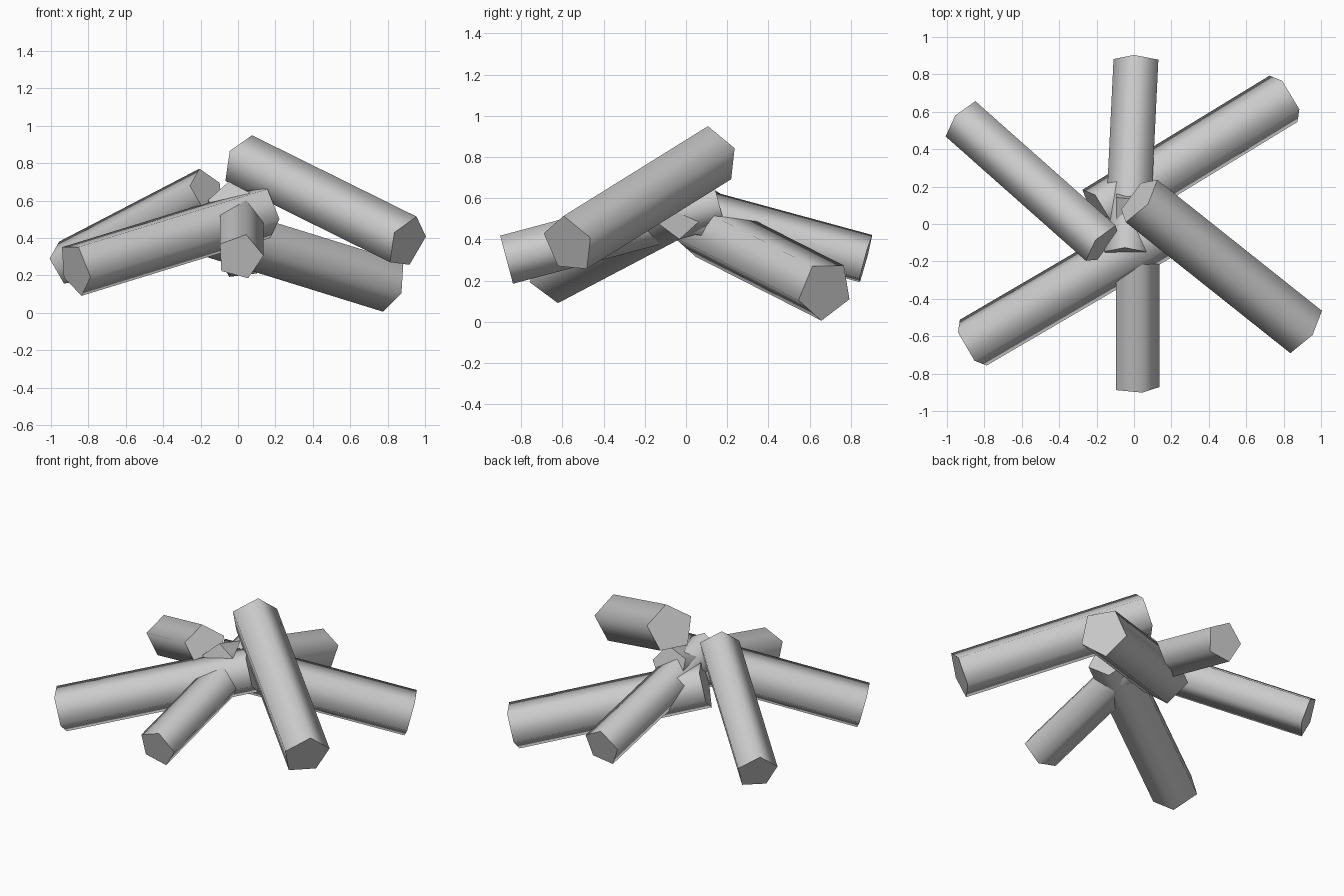
import bpy, bmesh, math
from mathutils import Vector

cube = bpy.data.objects.get("Cube")
if cube:
    bpy.data.objects.remove(cube, do_unlink=True)

grey = bpy.data.materials.new("plain_grey")
grey.use_nodes = True
grey.diffuse_color = (0.6, 0.6, 0.6, 1)
grey.node_tree.nodes["Principled BSDF"].inputs["Base Color"].default_value = (0.6, 0.6, 0.6, 1)


def log(name, outer, run, corner, radius):
    """Five-sided log from its outer end along run; corner sets its roll."""
    start, run = Vector(outer), Vector(run)
    axis = run.normalized()
    u = Vector(corner) - start
    u = (u - axis * u.dot(axis)).normalized()
    v = axis.cross(u)
    bm = bmesh.new()
    rings = []
    for centre in (start, start + run):
        angles = [math.tau * i / 5 for i in range(5)]
        rings.append([bm.verts.new(centre + radius * (u * math.cos(a) + v * math.sin(a)))
                      for a in angles])
    near, far = rings
    # flat sawn ends, smooth bark
    bm.faces.new(near[::-1])
    bm.faces.new(far)
    for i in range(5):
        j = (i + 1) % 5
        side = bm.faces.new((near[i], near[j], far[j], far[i]))
        side.smooth = True
    for e in bm.edges:
        e.smooth = all(f.smooth for f in e.link_faces)
    mesh = bpy.data.meshes.new(name)
    bm.to_mesh(mesh)
    bm.free()
    mesh.materials.append(grey)
    bpy.context.collection.objects.link(bpy.data.objects.new(name, mesh))


# slimmer logs
log("front_log", (0.01, -0.87, 0.30), (0, 1.03, 0.275), (0.14, -0.87, 0.306), 0.127)
log("back_log", (0.015, 0.87, 0.30), (-0.05, -1.03, 0.28), (0.0, 0.905, 0.425), 0.127)
log("back_right_log", (-0.915, 0.555, 0.26), (0.75, -0.665, 0.39), (-0.95, 0.575, 0.37), 0.13)
# thicker logs
log("front_right_log", (-0.87, -0.64, 0.235), (1.01, 0.59, 0.31), (-0.79, -0.76, 0.19), 0.149)
log("back_left_log", (0.81, 0.675, 0.153), (-1.0, -0.61, 0.31), (0.78, 0.66, 0.0), 0.152)
log("front_left_log", (0.905, -0.57, 0.376), (-0.88, 0.70, 0.435), (0.95, -0.59, 0.515), 0.149)
